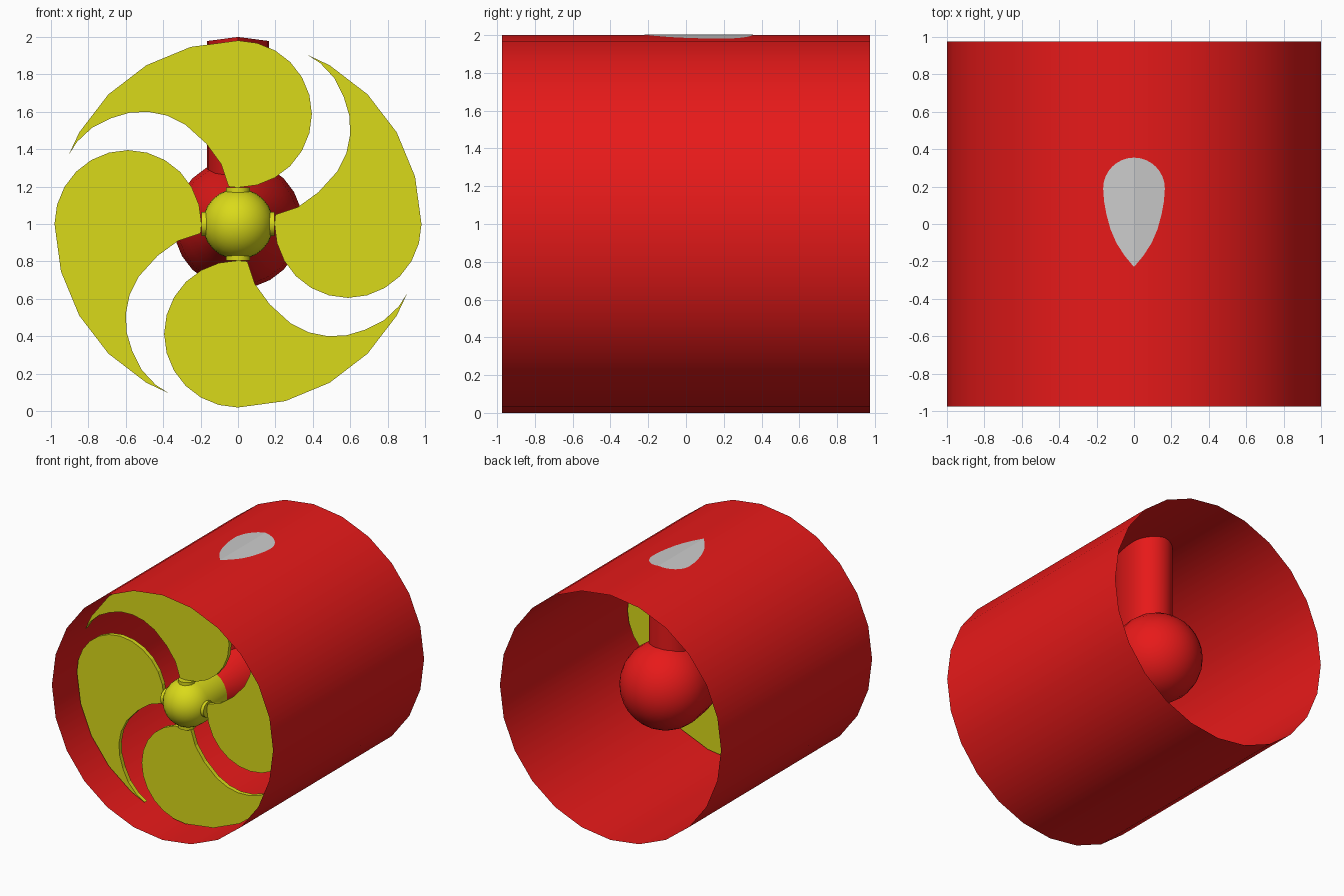
import bpy, bmesh, math
from math import sin, cos, pi, radians

if "Cube" in bpy.data.objects:
    bpy.data.objects.remove(bpy.data.objects["Cube"])


def material(name, rgb):
    m = bpy.data.materials.new(name)
    m.diffuse_color = (*rgb, 1)
    m.use_nodes = True
    m.node_tree.nodes["Principled BSDF"].inputs["Base Color"].default_value = m.diffuse_color
    return m


RED = material("red_paint", (0.8, 0.01, 0.01))
YELLOW = material("yellow_paint", (0.7, 0.7, 0.01))
AXIS_Z = 1.0
SIDES = 24


def make(name, bm, mat=None, smooth=True, fix=True):
    if fix:
        bmesh.ops.recalc_face_normals(bm, faces=bm.faces)
    me = bpy.data.meshes.new(name)
    bm.to_mesh(me)
    bm.free()
    ob = bpy.data.objects.new(name, me)
    bpy.context.collection.objects.link(ob)
    if mat:
        me.materials.append(mat)
    if smooth:
        bpy.ops.object.select_all(action='DESELECT')
        bpy.context.view_layer.objects.active = ob
        ob.select_set(True)
        bpy.ops.object.shade_smooth_by_angle(angle=radians(35))
    return ob


def lathe(name, profile, mat):
    """Spin (radius, y) points around the duct axis."""
    bm = bmesh.new()
    rings = [[bm.verts.new((r * sin(2 * pi * i / SIDES), y, AXIS_Z + r * cos(2 * pi * i / SIDES)))
              for i in range(SIDES)] for r, y in profile]
    for a, b in zip(rings, rings[1:]):
        for i in range(SIDES):
            j = (i + 1) % SIDES
            bm.faces.new((a[i], a[j], b[j], b[i]))
    bmesh.ops.remove_doubles(bm, verts=bm.verts, dist=1e-5)
    return make(name, bm, mat)


def arc(radius, centre, a0, a1, n):
    """(radius, y) points on a circle; angle 0 is widest, 90 is towards the back."""
    return [(radius * cos(radians(a0 + (a1 - a0) * i / n)),
             centre + radius * sin(radians(a0 + (a1 - a0) * i / n))) for i in range(n + 1)]


# Open single-walled duct
lathe("duct", [(1, -0.975), (1, 0.975)], RED)

# Motor pod: tapered front, round back
taper = [(0.18, -0.42), (0.235, -0.26), (0.285, -0.1), (0.325, 0.07)]
lathe("motor_pod", [(0, -0.42)] + taper + arc(0.345, 0.26, 0, 90, 8), RED)

# Spinner hub: round nose with short sleeve
lathe("hub", arc(0.19, -0.64, -90, 0, 8) + [(0.19, -0.41), (0, -0.41)], YELLOW)

# Teardrop strut, from the pod up to the duct wall
side = [(0, -0.23), (0.05, -0.17), (0.095, -0.10), (0.125, -0.03), (0.147, 0.05), (0.16, 0.12)]
side += arc(0.165, 0.19, 0, 90, 8)
side[-1] = (0, side[-1][1])


def duct_z(x):
    return 2 - abs(x) * math.tan(pi / SIDES)


loop = side + [(-x, y) for x, y in side[-2:0:-1]]
bm = bmesh.new()
low = [bm.verts.new((x, y, 1.15)) for x, y in loop]
top = [bm.verts.new((x, y, duct_z(x))) for x, y in loop]
for i in range(len(loop)):
    j = (i + 1) % len(loop)
    bm.faces.new((low[i], low[j], top[j], top[i]))
make("strut", bm, RED)

# Grey cap of the strut, following the duct facets
bm = bmesh.new()
for s in (-1, 1):
    for (x0, y0), (x1, y1) in zip(side, side[1:]):
        pts = [(0, y0), (s * x0, y0), (s * x1, y1), (0, y1)]
        pts = [p for i, p in enumerate(pts) if p != pts[i - 1]]
        f = bm.faces.new([bm.verts.new((x, y, duct_z(x) + 0.003)) for x, y in pts])
        f.normal_update()
        if f.normal.z < 0:
            f.normal_flip()
bmesh.ops.remove_doubles(bm, verts=bm.verts, dist=1e-5)
make("strut_cap", bm, smooth=False, fix=False)

# Blade outline relative to the axis: outer arc, round lobe, hollow edge
outline = [(0.98 * sin(radians(a)), 0.98 * cos(radians(a))) for a in (-60, -45, -30, -15)]
outline += [(0.395 * sin(radians(a)), 0.588 + 0.393 * cos(radians(a))) for a in range(0, 181, 15)]
outline += [(-0.05, 0.2), (-0.09, 0.32), (-0.17, 0.43), (-0.28, 0.53), (-0.38, 0.58), (-0.48, 0.6),
            (-0.58, 0.595), (-0.68, 0.565), (-0.78, 0.515), (-0.86, 0.44), (-0.905, 0.37)]

for k in range(4):
    c, s = cos(k * pi / 2), sin(k * pi / 2)

    def turn(x, z):
        return x * c + z * s, AXIS_Z + z * c - x * s

    # Flat blade
    bm = bmesh.new()
    vs = []
    for x, z in outline:
        px, pz = turn(x, z)
        vs.append(bm.verts.new((px, -0.68, pz)))
    face = bm.faces.new(vs)
    ext = bmesh.ops.extrude_face_region(bm, geom=[face])
    bmesh.ops.translate(bm, vec=(0, 0.035, 0),
                        verts=[v for v in ext["geom"] if isinstance(v, bmesh.types.BMVert)])
    make(f"blade_{k + 1}", bm, YELLOW, smooth=False)

    # Root post between hub and blade
    bm = bmesh.new()
    bmesh.ops.create_cone(bm, cap_ends=True, segments=16, radius1=0.065, radius2=0.065, depth=0.1)
    for v in bm.verts:
        x, y, z = v.co
        px, pz = turn(x, z + 0.145)
        v.co = (px, y - 0.66, pz)
    make(f"blade_root_{k + 1}", bm, YELLOW)
